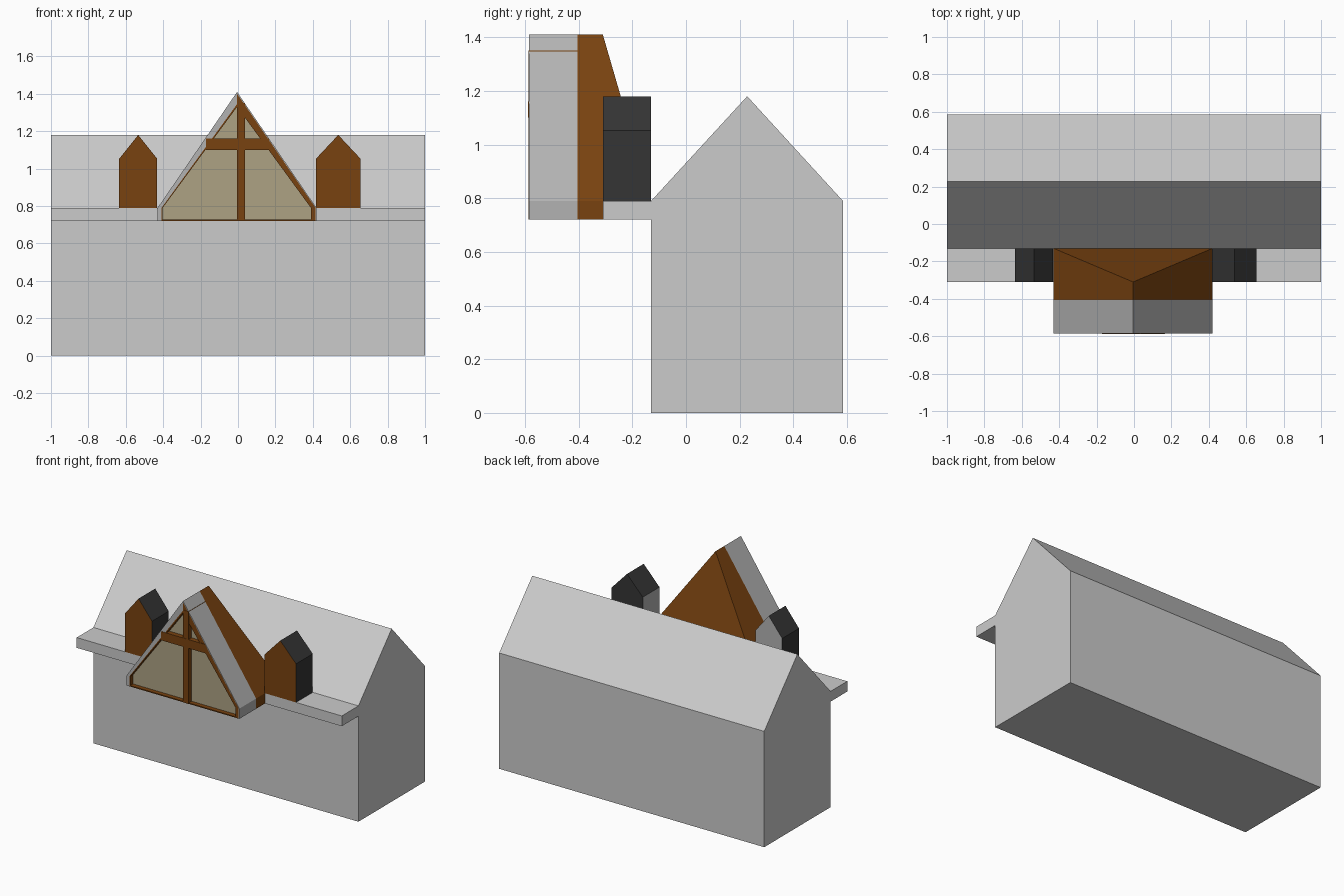
import bpy, bmesh

if "Cube" in bpy.data.objects:
    bpy.data.objects.remove(bpy.data.objects["Cube"])


def material(name, rgb):
    m = bpy.data.materials.new(name)
    m.diffuse_color = (*rgb, 1)
    m.use_nodes = True
    m.node_tree.nodes["Principled BSDF"].inputs["Base Color"].default_value = m.diffuse_color
    return m


BROWN = material("brown wood", (0.19, 0.055, 0.005))
DARK = material("dark slate", (0.035, 0.035, 0.035))
GLASS = material("beige glass", (0.42, 0.36, 0.23))
GREY = material("grey", (0.45, 0.45, 0.45))


def mesh_object(name, verts, faces, mats=()):
    bm = bmesh.new()
    vs = [bm.verts.new(v) for v in verts]
    for f in faces:
        bm.faces.new([vs[i] for i in f])
    bmesh.ops.recalc_face_normals(bm, faces=bm.faces)
    me = bpy.data.meshes.new(name)
    bm.to_mesh(me)
    bm.free()
    for m in mats:
        me.materials.append(m)
    ob = bpy.data.objects.new(name, me)
    bpy.context.collection.objects.link(ob)
    return ob


def prism(name, pts, a, b, axis="y", mats=()):
    """Extrude a profile along y (profile is x,z) or along x (profile is y,z).
    Face order: start cap, end cap, then the sides."""
    n = len(pts)
    place = (lambda p, t: (p[0], t, p[1])) if axis == "y" else (lambda p, t: (t, p[0], p[1]))
    verts = [place(p, t) for t in (a, b) for p in pts]
    faces = [list(range(n)), list(range(n, 2 * n))]
    faces += [[i, (i + 1) % n, n + (i + 1) % n, n + i] for i in range(n)]
    return mesh_object(name, verts, faces, mats)


def box(name, x0, x1, y0, y1, z0, z1, mats=()):
    return prism(name, [(x0, z0), (x1, z0), (x1, z1), (x0, z1)], y0, y1, mats=mats)


def house(x0, x1, z0, eave, ridge, xm):
    return [(x0, z0), (x1, z0), (x1, eave), (xm, ridge), (x0, eave)]


# Main building and front ledge
prism("main_building", house(-0.13, 0.585, 0, 0.79, 1.18, 0.228), -1, 1, axis="x")
box("front_ledge", -1, 1, -0.31, -0.13, 0.72, 0.79)

# Central gable: wooden body behind the porch
XL, XR, XM = -0.43, 0.42, -0.005
prism("gable_body", house(XL, XR, 0.72, 0.79, 1.41, XM), -0.405, -0.31, mats=[BROWN])

# Gable back: falls from the peak to the main eave
mesh_object("gable_back",
            [(XM, -0.31, 1.41), (XL, -0.31, 0.79), (XR, -0.31, 0.79),
             (XL, -0.13, 0.79), (XM, -0.13, 0.79), (XR, -0.13, 0.79)],
            [(0, 1, 3), (0, 3, 4), (0, 4, 5), (0, 5, 2), (0, 2, 1), (1, 2, 5, 4, 3)], [BROWN])


# Porch rafters: grey cladding outside, brown lining inside
def rafter(name, xo, xi, zo, zi, mats):
    prism(name, [(xo, 0.72), (xo, 0.79), (XM, zo), (XM, zi), (xi, 0.79), (xi, 0.72)],
          -0.585, -0.405, mats=mats)


rafter("left_roof_cladding", XL, -0.409, 1.41, 1.345, [GREY])
rafter("left_rafter_lining", -0.409, -0.403, 1.345, 1.33, [BROWN])
rafter("right_roof_cladding", XR, 0.415, 1.41, 1.40, [GREY])
rafter("right_rafter", 0.415, 0.39, 1.40, 1.33, [BROWN])

# Glazing, sill and timber cross
prism("gable_glass", house(-0.405, 0.392, 0.725, 0.79, 1.335, XM), -0.555, -0.405, mats=[GLASS])
box("gable_sill", -0.405, 0.392, -0.585, -0.405, 0.72, 0.727, [BROWN])
box("window_post", -0.005, 0.038, -0.587, -0.405, 0.72, 1.35, [BROWN])
box("window_crossbar", -0.17, 0.166, -0.588, -0.405, 1.10, 1.16, [BROWN])

# Dormers: dark shell, brown front, one grey wall each
for name, x0, x1, grey_face in (("left_dormer", -0.635, -0.432, 1),
                                ("right_dormer", 0.417, 0.655, 6)):
    d = prism(name, house(x0, x1, 0.79, 1.053, 1.18, (x0 + x1) / 2), -0.31, -0.13,
              mats=[DARK, BROWN, GREY])
    d.data.polygons[0].material_index = 1
    d.data.polygons[grey_face].material_index = 2
